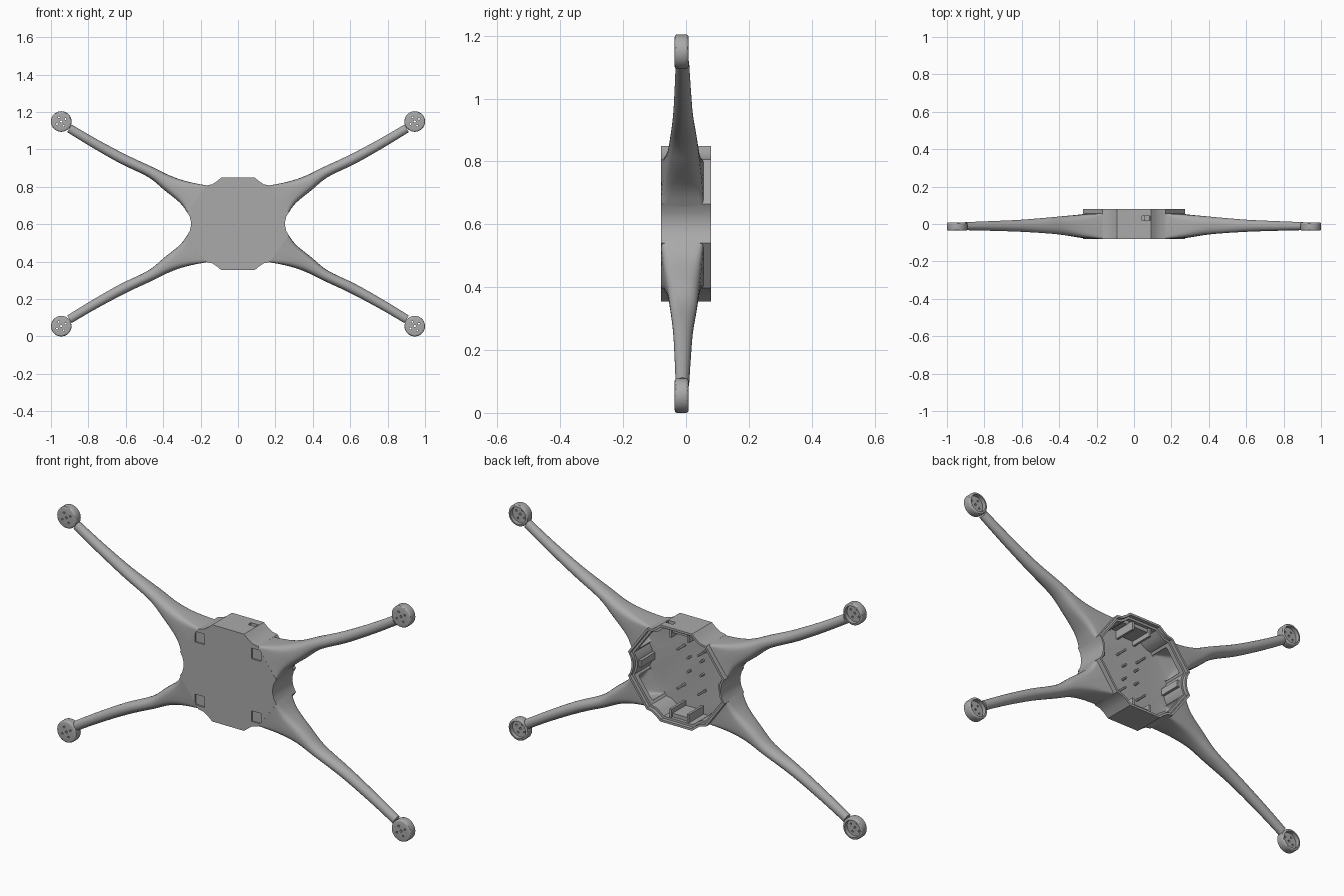
import bpy, bmesh, math
from mathutils import Vector

cube = bpy.data.objects.get("Cube")
if cube:
    bpy.data.objects.remove(cube, do_unlink=True)

MID = 0.602          # height of the frame centre
FRONT, BACK = -0.08, 0.08
CORNERS = [(sx, sz) for sx in (1, -1) for sz in (1, -1)]

grey = bpy.data.materials.new("matte grey")
grey.use_nodes = True
grey.diffuse_color = (0.4, 0.4, 0.4, 1)
grey.node_tree.nodes["Principled BSDF"].inputs["Base Color"].default_value = (0.4, 0.4, 0.4, 1)


def finish(name, bm):
    bmesh.ops.recalc_face_normals(bm, faces=bm.faces)
    mesh = bpy.data.meshes.new(name)
    bm.to_mesh(mesh)
    bm.free()
    mesh.materials.append(grey)
    obj = bpy.data.objects.new(name, mesh)
    bpy.context.collection.objects.link(obj)
    return obj


def skin(name, rings):
    """Join rings of points into a closed, capped skin."""
    bm = bmesh.new()
    loops = [[bm.verts.new(p) for p in ring] for ring in rings]
    for a, b in zip(loops, loops[1:]):
        for i in range(len(a)):
            j = (i + 1) % len(a)
            bm.faces.new((a[i], a[j], b[j], b[i]))
    bm.faces.new(loops[0])
    bm.faces.new(loops[-1])
    return finish(name, bm)


def prism(name, outline, y0, y1):
    return skin(name, [[(x, y, z + MID) for x, z in outline] for y in (y0, y1)])


def box(name, x, z, w, h, y0, y1):
    return prism(name, [(x - w / 2, z - h / 2), (x + w / 2, z - h / 2),
                        (x + w / 2, z + h / 2), (x - w / 2, z + h / 2)], y0, y1)


def rod(name, x, z, r, y0, y1, sides=12):
    turns = [2 * math.pi * i / sides for i in range(sides)]
    return prism(name, [(x + r * math.cos(t), z + r * math.sin(t)) for t in turns], y0, y1)


def activate(obj):
    bpy.ops.object.select_all(action='DESELECT')
    obj.select_set(True)
    bpy.context.view_layer.objects.active = obj


def cut(obj, cutters, keep=False):
    activate(obj)
    for c in cutters:
        mod = obj.modifiers.new("cut", 'BOOLEAN')
        mod.operation, mod.solver, mod.object = 'DIFFERENCE', 'EXACT', c
        bpy.ops.object.modifier_apply(modifier=mod.name)
    if not keep:
        for c in cutters:
            bpy.data.objects.remove(c, do_unlink=True)


def smooth(obj, degrees=30):
    activate(obj)
    bpy.ops.object.shade_smooth_by_angle(angle=math.radians(degrees))


# Body outline, one quarter mirrored into a closed loop
QUARTER = [(0.09, 0.247), (0.112, 0.228), (0.138, 0.211), (0.168, 0.205),
           (0.272, 0.062), (0.258, 0.038), (0.252, 0.012)]


def outline(inset=0.0):
    q = [(x * (1 - inset / 0.24), z * (1 - inset / 0.22)) for x, z in QUARTER]
    lower = [(x, -z) for x, z in reversed(q)]
    right = q + lower
    return right + [(-x, z) for x, z in reversed(right)]


# Arm stations: upper edge, lower edge, front and back depth, squareness
ARM = [((0.168, 0.205), (0.268, 0.055), -0.080, 0.056, 0.12),
       ((0.270, 0.226), (0.310, 0.112), -0.072, 0.050, 0.45),
       ((0.360, 0.256), (0.396, 0.182), -0.059, 0.042, 0.75),
       ((0.450, 0.300), (0.480, 0.250), -0.050, 0.034, 0.90),
       ((0.600, 0.370), (0.630, 0.323), -0.041, 0.022, 1.00),
       ((0.760, 0.455), (0.786, 0.412), -0.036, 0.015, 1.00),
       ((0.890, 0.531), (0.913, 0.490), -0.033, 0.010, 1.00)]


def blend(a, b, c, d, t):
    return 0.5 * (2 * b + (c - a) * t + (2 * a - 5 * b + 4 * c - d) * t * t
                  + (3 * b - a - 3 * c + d) * t ** 3)


def arm_stations(steps=4):
    flat = [(*u, *l, y0, y1, e) for u, l, y0, y1, e in ARM]
    last = len(flat) - 1
    for i in range(last):
        four = [flat[max(0, min(last, i + k))] for k in (-1, 0, 1, 2)]
        for s in range(steps):
            yield [blend(*v, s / steps) for v in zip(*four)]
    yield list(flat[-1])


def arm_ring(station, sx, sz, scale=1.0, shift=0.0, sides=32):
    ux, uz, lx, lz, y0, y1, e = station
    ring = []
    for i in range(sides):
        t = 2 * math.pi * i / sides
        c, s = math.cos(t), math.sin(t)
        a = math.copysign(abs(c) ** e, c) * scale / 2
        b = math.copysign(abs(s) ** e, s) * scale / 2
        x = (ux + lx) / 2 + (ux - lx) * a - shift * 0.87
        z = (uz + lz) / 2 + (uz - lz) * a - shift * 0.49
        ring.append((sx * x, (y0 + y1) / 2 + (y1 - y0) * b, sz * z + MID))
    return ring


# Hollow tray body with a stepped rim, open at the back
body = prism("body_tray", outline(), FRONT, BACK)
cut(body, [prism("cavity", outline(0.02), -0.062, 0.1),
           prism("rim_step", outline(0.010), 0.062, 0.1)])

# Square foot recesses on the front plate, and a slot in the top wall
cutters = []
for sx, sz in CORNERS:
    foot = box("foot_recess", sx * 0.16, sz * 0.16, 0.054, 0.054, -0.1, -0.072)
    cutters.append(foot)
cutters.append(box("port", 0.065, 0.24, 0.042, 0.08, 0.018, 0.042))
cut(body, cutters)

stations = list(arm_stations())
for sx, sz in CORNERS:
    side = ("left" if sx > 0 else "right") + ("_upper" if sz > 0 else "_lower")

    # Tapering arm, hollow where it opens into the tray
    arm = skin(side + "_arm", [arm_ring(s, sx, sz) for s in stations])
    hollow = skin("arm_hollow", [arm_ring(stations[0], sx, sz, 0.74, 0.06)]
                  + [arm_ring(s, sx, sz, 0.74, 0.002) for s in stations[:14]])
    cut(body, [hollow], keep=True)
    cut(arm, [hollow])
    smooth(arm)

    # Round motor mount with rounded edges, cupped back and screw holes
    px, pz = sx * 0.945, sz * 0.547
    mount = rod(side + "_motor_mount", px, pz, 0.055, -0.036, 0.008, 40)
    activate(mount)
    bev = mount.modifiers.new("round", 'BEVEL')
    bev.width, bev.segments, bev.limit_method = 0.008, 3, 'ANGLE'
    bpy.ops.object.modifier_apply(modifier=bev.name)
    holes = [rod("cup", px, pz, 0.043, -0.012, 0.05, 32)]
    for k in range(4):
        t = math.pi / 2 * k + 0.52
        holes.append(rod("screw", px + 0.026 * math.cos(t), pz + 0.026 * math.sin(t),
                         0.005, -0.06, 0.05))
    holes.append(rod("shaft", px, pz, 0.006, -0.06, 0.05))
    cut(mount, holes)
    smooth(mount)

smooth(body, 25)

# Standoffs on the tray floor
for x, heights, r, top in ((0.05, (0.1, -0.1), 0.006, 0.0), (-0.068, (0.1, -0.1), 0.006, 0.0),
                           (0.017, (0.05, -0.021), 0.006, -0.035),
                           (-0.056, (0.05, -0.021), 0.006, -0.035)):
    for z in heights:
        smooth(rod("standoff", x, z, r, -0.064, top))

# Clip blocks along the top and bottom walls, and a rib on each side wall
for s in (1, -1):
    box("clip_block", 0.0, s * 0.217, 0.09, 0.022, -0.064, 0.045)
    box("side_rib", s * 0.226, 0.0, 0.016, 0.035, -0.064, 0.05)
    for x in (-0.05, 0.05):
        box("clip_post", x, s * 0.205, 0.012, 0.045, -0.064, 0.055)
